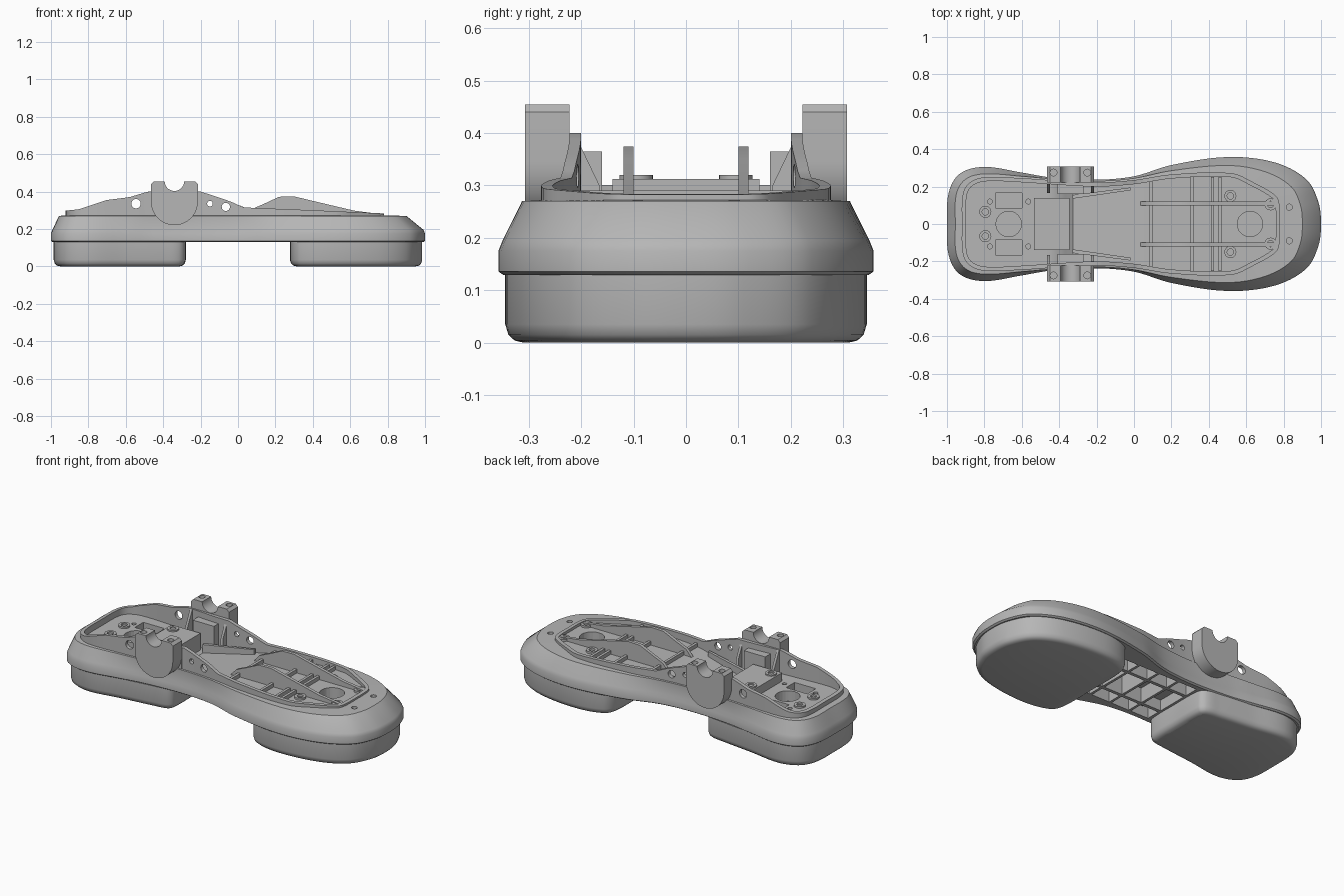
import bpy, bmesh, math
from mathutils import Vector, Matrix

cube = bpy.data.objects.get("Cube")
if cube:
    bpy.data.objects.remove(cube)

GREY = (0.47, 0.47, 0.47, 1)
grey = bpy.data.materials.new("machined_grey")
grey.use_nodes = True
grey.diffuse_color = GREY
grey.node_tree.nodes["Principled BSDF"].inputs["Base Color"].default_value = GREY


def finish(name, bm, smooth=30):
    bmesh.ops.recalc_face_normals(bm, faces=bm.faces)
    me = bpy.data.meshes.new(name)
    bm.to_mesh(me)
    bm.free()
    ob = bpy.data.objects.new(name, me)
    bpy.context.collection.objects.link(ob)
    me.materials.append(grey)
    bpy.ops.object.select_all(action='DESELECT')
    ob.select_set(True)
    bpy.context.view_layer.objects.active = ob
    if smooth:
        bpy.ops.object.shade_smooth_by_angle(angle=math.radians(smooth))
    return ob


def lerp(x, pts):
    """Piecewise linear height at x."""
    for (a, za), (b, zb) in zip(pts, pts[1:]):
        if x <= b:
            return za + (zb - za) * max(0, (x - a) / (b - a))
    return pts[-1][1]


def outline(half, steps=6):
    """Smooth closed loop through half an outline and its mirror."""
    pts = [Vector(p) for p in half]
    pts += [Vector((p.x, -p.y)) for p in pts[-2:0:-1]]
    n = len(pts)
    tan = [(pts[(i + 1) % n] - pts[i - 1]).normalized() for i in range(n)]
    loop = []
    for i in range(n):
        p, q = pts[i], pts[(i + 1) % n]
        length = (q - p).length
        m, k = tan[i] * length, tan[(i + 1) % n] * length
        for s in range(steps):
            t = s / steps
            loop.append(p * (2*t**3 - 3*t*t + 1) + m * (t**3 - 2*t*t + t)
                        + q * (3*t*t - 2*t**3) + k * (t**3 - t*t))
    return loop


def inset(loop, d):
    out = []
    for i, p in enumerate(loop):
        t = (loop[(i + 1) % len(loop)] - loop[i - 1]).normalized()
        out.append(p + Vector((t.y, -t.x)) * d)
    return out


def loft(bm, rings):
    """Join rings of (loop, height) into a closed solid with strip caps."""
    rows = []
    for loop, z in rings:
        rows.append([bm.verts.new((p.x, p.y, z(p.x) if callable(z) else z)) for p in loop])
    n = len(rows[0])
    for a, b in zip(rows, rows[1:]):
        for i in range(n):
            j = (i + 1) % n
            bm.faces.new((a[i], a[j], b[j], b[i]))
    for r in (rows[0], rows[-1]):
        for i in range(n // 2):
            quad = [r[i], r[i + 1], r[(n - i - 1) % n], r[(n - i) % n]]
            bm.faces.new(list(dict.fromkeys(quad)))


def box(bm, x0, x1, y0, y1, z0, z1):
    mid = Vector(((x0 + x1) / 2, (y0 + y1) / 2, (z0 + z1) / 2))
    size = Matrix.Diagonal((x1 - x0, y1 - y0, z1 - z0, 1))
    bmesh.ops.create_cube(bm, size=1, matrix=Matrix.Translation(mid) @ size)


def cyl(bm, x, y, z, r, depth, along_y=False):
    m = Matrix.Translation((x, y, z))
    if along_y:
        m = m @ Matrix.Rotation(math.pi / 2, 4, 'X')
    bmesh.ops.create_cone(bm, cap_ends=True, segments=24, radius1=r, radius2=r, depth=depth, matrix=m)


def bridge(bm, pa, pb):
    """Closed prism between two matching polygons."""
    a, b = ([bm.verts.new(p) for p in pts] for pts in (pa, pb))
    bm.faces.new(a)
    bm.faces.new(b[::-1])
    for i in range(len(a)):
        bm.faces.new((a[i], a[i - 1], b[i - 1], b[i]))


def slab(bm, profile, y0, y1):
    """Extrude an x-z profile along y."""
    bridge(bm, [(x, y0, z) for x, z in profile], [(x, y1, z) for x, z in profile])


def cut(ob, bm):
    tool = finish("cutter", bm, 0)
    tool.hide_render = True
    mod = ob.modifiers.new("cut", 'BOOLEAN')
    mod.object, mod.operation, mod.solver = tool, 'DIFFERENCE', 'EXACT'
    bpy.ops.object.select_all(action='DESELECT')
    bpy.context.view_layer.objects.active = ob
    ob.select_set(True)
    bpy.ops.object.modifier_apply(modifier=mod.name)
    bpy.data.objects.remove(tool)
    bpy.ops.object.shade_smooth_by_angle(angle=math.radians(30))


# Foot shell: skirt, sloped shoulder, raised collar and sunken floor
base = outline([(-1, 0), (-.99, .17), (-.93, .27), (-.8, .305), (-.6, .275), (-.45, .25), (-.2, .237),
                (0, .255), (.2, .315), (.5, .358), (.75, .33), (.92, .24), (.985, .12), (1, 0)])
rim = outline([(-.955, 0), (-.95, .16), (-.9, .24), (-.8, .268), (-.6, .255), (-.45, .243), (-.2, .23),
               (0, .245), (.2, .285), (.5, .313), (.7, .28), (.84, .2), (.89, .1), (.9, 0)])
collar = outline([(-.92, 0), (-.915, .16), (-.88, .22), (-.8, .25), (-.6, .245), (-.45, .235), (-.2, .222),
                  (0, .235), (.2, .265), (.52, .272), (.64, .222), (.75, .158), (.775, .12), (.78, 0)])
inner = inset(collar, .022)
wall_top = lambda x: lerp(x, [(-.95, .295), (-.85, .305), (-.7, .355), (-.58, .37), (-.48, .4), (-.2, .4),
                              (-.1, .367), (-.04, .347), (.03, .315), (.4, .3), (.78, .283)])
floor = lambda x: lerp(x, [(-1, .262), (-.42, .262), (-.33, .2), (.05, .268), (1, .268)])
bm = bmesh.new()
loft(bm, [(inset(base, .01), .129), (base, .136), (base, .175), (inset(base, .008), .195), (rim, .27),
          (collar, .272), (collar, wall_top), (inner, wall_top), (inner, floor)])
shell = finish("foot_shell", bm)

# Openings in the shell: underside cells, floor pockets, screw holes
bm = bmesh.new()
for i in range(4):
    x = -.265 + i * .135
    for y0, y1 in ((-.2, -.115), (-.095, .095), (.115, .2)):
        box(bm, x, x + .12, y0, y1, .05, floor(x) - .018)
cyl(bm, -.67, 0, .26, .068, .12)
cyl(bm, .62, 0, .26, .068, .12)
for s in (-1, 1):
    box(bm, -.74, -.6, s * .125 - .04, s * .125 + .04, .21, .3)
    cyl(bm, -.77, s * .12, .26, .013, .06)
    cyl(bm, -.565, s * .12, .26, .013, .06)
    cyl(bm, .83, s * .09, .27, .016, .06)
    for x, z, r in ((-.545, .335, .025), (-.065, .318, .022), (-.15, .335, .015)):
        cyl(bm, x, s * .235, z, r, .12, True)
cut(shell, bm)

# Sole pads
pads = {
    "heel_pad": [(-.985, 0), (-.975, .16), (-.92, .25), (-.8, .29), (-.6, .264), (-.4, .24),
                 (-.315, .225), (-.285, .19), (-.28, 0)],
    "toe_pad": [(.28, 0), (.285, .24), (.33, .31), (.5, .345), (.75, .314), (.9, .235), (.97, .11), (.985, 0)]}
for name, half in pads.items():
    loop = outline(half, 8)
    bm = bmesh.new()
    loft(bm, [(inset(loop, .035), 0), (inset(loop, .018), .004), (inset(loop, .006), .015),
              (loop, .035), (loop, .13)])
    finish(name, bm, 40)

# Ankle bearing brackets: U-shaped blocks with a half-round seat
cx, r = -.34, .125
profile = [(cx - r, .44), (cx - r + .015, .455)]
profile = profile[::-1] + [(cx + r * math.cos(a), .345 + r * math.sin(a))
                           for a in (math.pi * (1 + i / 20) for i in range(21))]
profile += [(cx + r, .44), (cx + r - .015, .455)]
profile += [(cx + .052 * math.cos(a), .455 + .052 * math.sin(a))
            for a in (-math.pi * i / 14 for i in range(15))]
for side, s in (("right", -1), ("left", 1)):
    bm = bmesh.new()
    slab(bm, profile, s * .222, s * .307)
    bracket = finish(side + "_ankle_bracket", bm)
    bm = bmesh.new()
    for dx in (-.09, .09):
        cyl(bm, cx + dx, s * .275, .45, .018, .08)
    cut(bracket, bm)

    # Inner step and sloping gussets beside the bracket
    bm = bmesh.new()
    box(bm, cx - .07, cx + .07, s * .16, s * .225, .19, .365)
    for x in (cx - .125, cx + .11):
        yz = [(s * .165, .19), (s * .225, .19), (s * .225, .4), (s * .213, .4), (s * .165, .3)]
        bridge(bm, [(x, y, z) for y, z in yz], [(x + .015, y, z) for y, z in yz])
    finish(side + "_bracket_gussets", bm)

    # Low slanted fin beside the ramp
    bm = bmesh.new()
    fin = [(-.33, .135, .25), (-.02, .18, .285), (-.02, .195, .285), (-.33, .155, .25)]
    bridge(bm, [(x, s * y, .19) for x, y, z in fin], [(x, s * y, z) for x, y, z in fin])
    finish(side + "_ramp_fin", bm)

    # Tall lengthwise rib of the toe deck
    bm = bmesh.new()
    slab(bm, [(.03, .26), (.07, .305), (.14, .335), (.22, .372), (.3, .374), (.4, .35), (.62, .298),
              (.76, .28), (.76, .26)], s * .1, s * .119)
    finish(side + "_toe_rib", bm)

# Low cross ribs on the toe deck
bm = bmesh.new()
for x, w in ((.09, .235), (.31, .25), (.42, .25), (.46, .25)):
    box(bm, x - .008, x + .008, -w, w, .255, .29)
finish("toe_cross_ribs", bm)

# Ankle seat ahead of the heel pocket
bm = bmesh.new()
box(bm, -.535, -.345, -.14, .14, .19, .312)
finish("ankle_seat", bm)

# Screw bosses
for side, s in (("right", -1), ("left", 1)):
    bm = bmesh.new()
    spots = ((.515, .15, .28), (.73, .105, .28), (-.795, .065, .272), (-.495, .095, .32))
    for x, y, z in spots:
        cyl(bm, x, s * y, z - .015, .032, .03)
    bosses = finish(side + "_screw_bosses", bm)
    bm = bmesh.new()
    for x, y, z in spots:
        cyl(bm, x, s * y, z, .017, .04)
    cut(bosses, bm)
